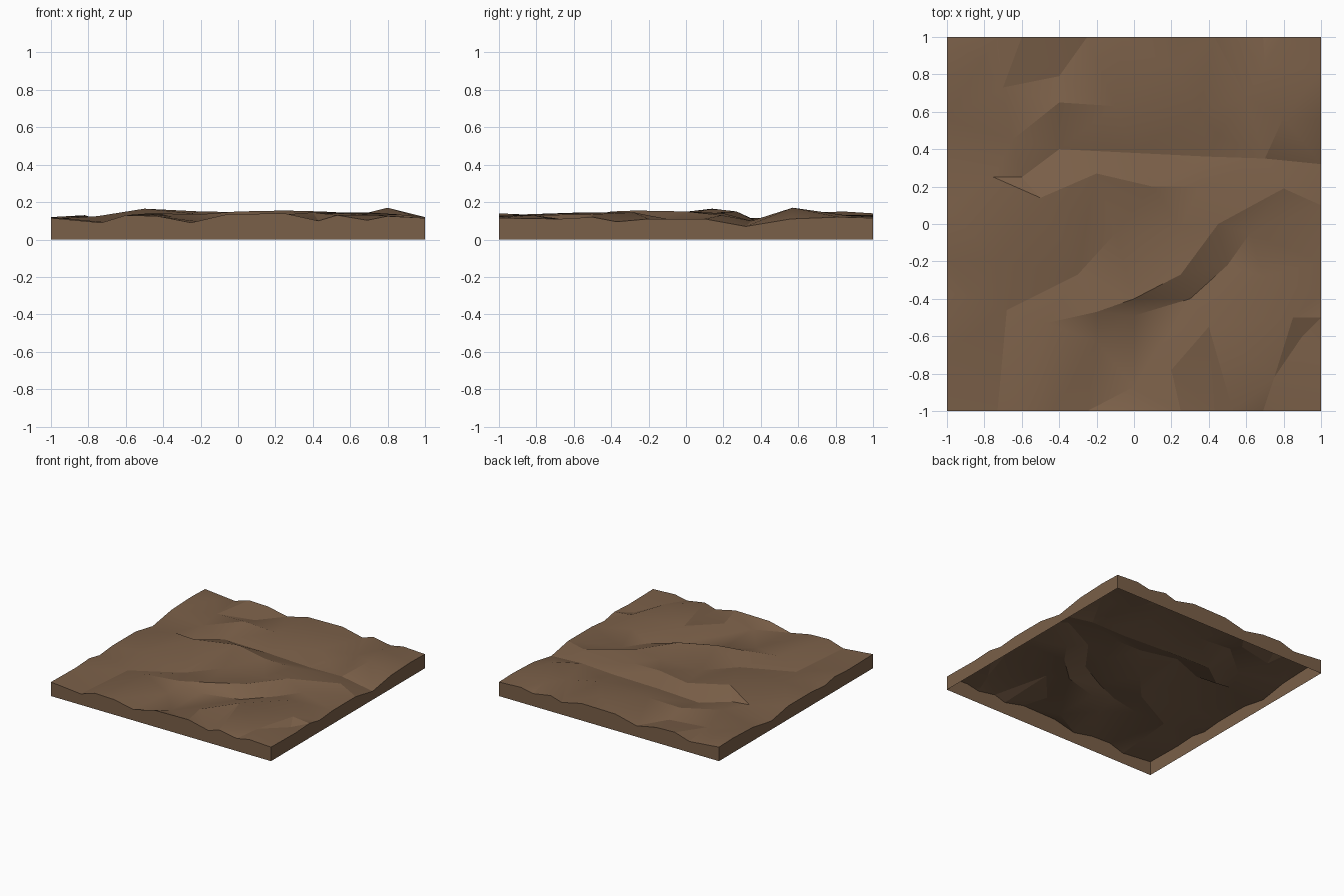
import bpy
import math
from mathutils import Vector
from mathutils.geometry import delaunay_2d_cdt

if "Cube" in bpy.data.objects:
    bpy.data.objects.remove(bpy.data.objects["Cube"])

# Rim heights: opposite edges match so that the tile repeats
rim_x = [(-1, .115), (-.73, .09), (-.6, .13), (-.43, .125), (-.25, .09), (-.06, .135),
         (.25, .14), (.43, .10), (.53, .13), (.69, .103), (.8, .125), (1, .115)]
rim_y = [(-.68, .11), (-.5, .12), (-.37, .095), (-.2, .11), (.1, .11),
         (.32, .07), (.56, .11), (.82, .12)]

# Ridge and valley lines across the ground
lines = [
    [(-.82, .86, .13)],
    [(-.7, .73, .095), (-.4, .79, .10)],
    [(-.75, .25, .11), (-.65, .45, .118), (-.4, .65, .145), (-.1, .63, .14)],
    [(-.6, .25, .095), (-.4, .4, .09), (0, .38, .095), (.4, .36, .09), (.7, .35, .10)],
    [(-.75, -.2, .125), (-.5, .14, .165), (-.2, .27, .15), (.1, .2, .145), (.35, .2, .14), (.8, .19, .13)],
    [(-.25, .02, .14)],
    [(-.85, -.39, .10), (-.68, -.46, .09), (-.3, -.27, .10), (-.1, -.05, .105), (.25, -.02, .115)],
    [(-.47, -.53, .14), (-.2, -.47, .135), (0, -.4, .15), (.25, -.27, .155), (.45, 0, .15)],
    [(0, -.87, .10), (.3, -.4, .09), (.5, -.22, .10), (.62, -.05, .10)],
    [(-.2, -.63, .095), (0, -.49, .095)],
    [(.2, -.78, .13), (.4, -.55, .145), (.69, -.28, .145)],
    [(.85, -.5, .135)],
    [(.9, -.6, .10)],
    [(.75, -.82, .13)],
    [(.2, .84, .15), (.35, .6, .14)],
    [(.45, .48, .10), (.6, .68, .12)],
    [(.8, .57, .17)],
    [(.7, .85, .13)],
]

# Closed rim loop, counter-clockwise
rim = [(x, -1, z) for x, z in rim_x] + [(1, y, z) for y, z in rim_y]
rim += [(x, 1, z) for x, z in reversed(rim_x)] + [(-1, y, z) for y, z in reversed(rim_y)]
n = len(rim)
points = list(rim)
edges = [(i, (i + 1) % n) for i in range(n)]
for line in lines:
    start = len(points)
    points += line
    edges += [(i, i + 1) for i in range(start, len(points) - 1)]

# Triangulated ground surface
co, _, tris, src, _, _ = delaunay_2d_cdt(
    [Vector(p[:2]) for p in points], edges, [], 0, 1e-5)
verts = [(c.x, c.y, points[s[0]][2] if s else .12) for c, s in zip(co, src)]
index = {s: i for i, group in enumerate(src) for s in group}
faces = [tuple(t) for t in tris]

# Side walls down to the base, left open underneath
base = len(verts)
verts += [(x, y, 0) for x, y, z in rim]
for i in range(n):
    j = (i + 1) % n
    faces.append((base + i, base + j, index[j], index[i]))

mesh = bpy.data.meshes.new("ground_tile")
mesh.from_pydata(verts, [], faces)
mesh.validate()
tile = bpy.data.objects.new("ground_tile", mesh)
bpy.context.collection.objects.link(tile)

soil = bpy.data.materials.new("soil")
soil.diffuse_color = (.195, .115, .065, 1)
soil.use_nodes = True
soil.node_tree.nodes["Principled BSDF"].inputs["Base Color"].default_value = soil.diffuse_color
mesh.materials.append(soil)

bpy.context.view_layer.objects.active = tile
tile.select_set(True)
bpy.ops.object.shade_smooth_by_angle(angle=math.radians(18))
